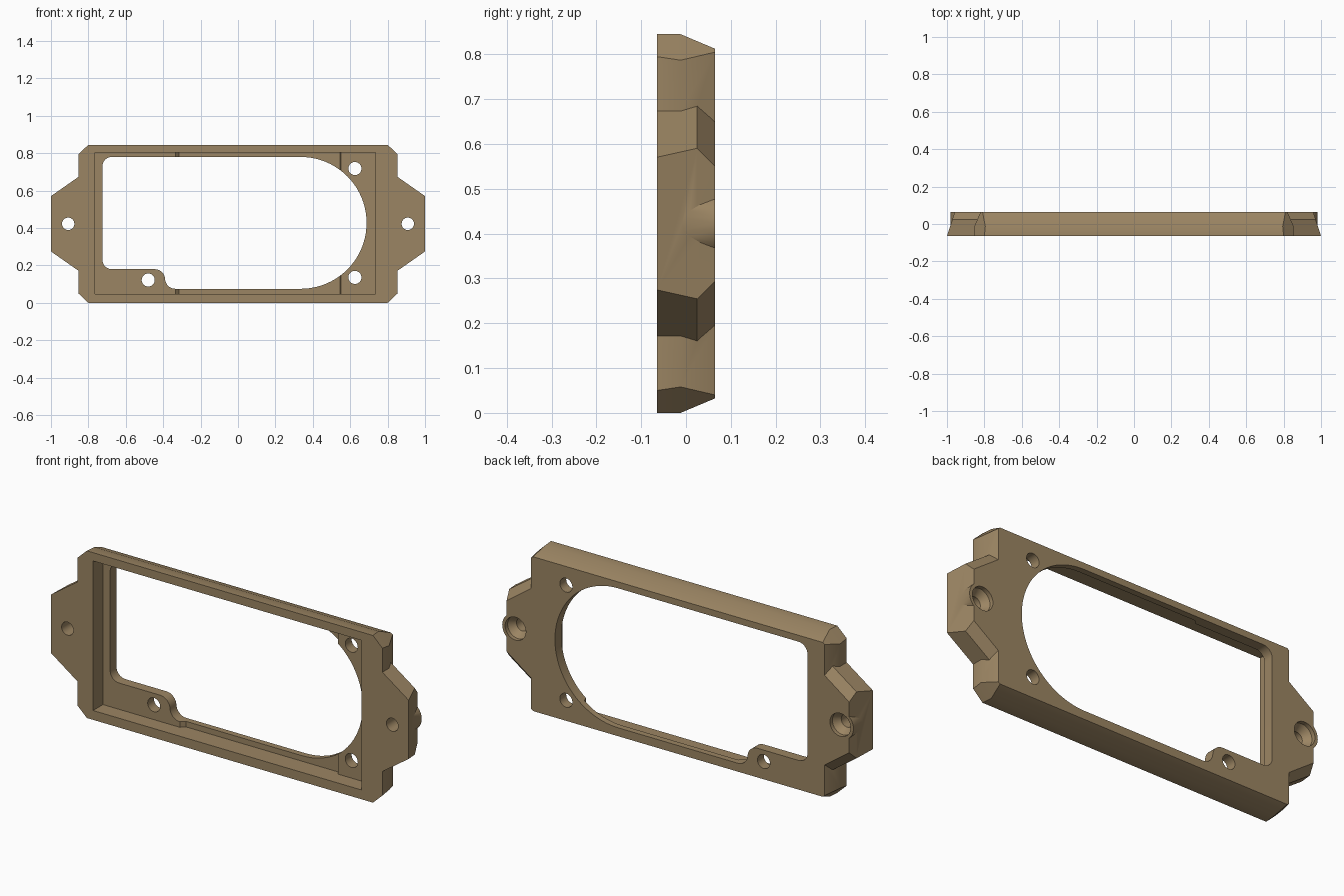
import bpy, bmesh, math

if "Cube" in bpy.data.objects:
    bpy.data.objects.remove(bpy.data.objects["Cube"])

FRONT, BACK, MID_Z = -0.065, 0.065, 0.4225

tan = bpy.data.materials.new("tan_plastic")
tan.diffuse_color = (0.33, 0.235, 0.125, 1)
tan.use_nodes = True
tan.node_tree.nodes["Principled BSDF"].inputs["Base Color"].default_value = tan.diffuse_color


def loft(name, sections):
    """Solid through sections of (y, [(x, z), ...]) with equal point counts."""
    bm = bmesh.new()
    rings = [[bm.verts.new((x, y, z)) for x, z in pts] for y, pts in sections]
    n = len(rings[0])
    for a, b in zip(rings, rings[1:]):
        for i in range(n):
            j = (i + 1) % n
            bm.faces.new((a[i], a[j], b[j], b[i]))
    bm.faces.new(rings[0])
    bm.faces.new(rings[-1][::-1])
    bmesh.ops.recalc_face_normals(bm, faces=bm.faces)
    mesh = bpy.data.meshes.new(name)
    bm.to_mesh(mesh)
    bm.free()
    mesh.materials.append(tan)
    ob = bpy.data.objects.new(name, mesh)
    bpy.context.collection.objects.link(ob)
    return ob


def arc(cx, cz, r, start, end, steps=8):
    return [(cx + r * math.cos(math.radians(start + (end - start) * i / steps)),
             cz + r * math.sin(math.radians(start + (end - start) * i / steps)))
            for i in range(steps + 1)]


def circle(cx, cz, r):
    return arc(cx, cz, r, 0, 360, 32)[:-1]


def rect(x0, x1, z0, z1):
    return [(x0, z0), (x1, z0), (x1, z1), (x0, z1)]


def combine(target, tool, operation):
    mod = target.modifiers.new("combine", 'BOOLEAN')
    mod.operation, mod.solver, mod.object = operation, 'EXACT', tool
    bpy.context.view_layer.objects.active = target
    bpy.ops.object.modifier_apply(modifier=mod.name)
    bpy.data.objects.remove(tool)


def octagon(xs, zs, xl, zl):
    """Cut-corner rectangle: half width/height xl, zl; corner points at xs, zs."""
    q = [(xl, zs), (xs, zl)]
    pts = q + [(-x, z) for x, z in q[::-1]]
    pts += [(-x, -z) for x, z in q] + [(x, -z) for x, z in q[::-1]]
    return [(x, z + MID_Z) for x, z in pts]


# Main frame with a tapered back edge
frame = loft("mounting_frame", [
    (FRONT, octagon(0.80, 0.3725, 0.853, MID_Z)),
    (-0.012, octagon(0.795, 0.3645, 0.853, MID_Z)),
    (BACK, octagon(0.81, 0.3825, 0.82, 0.39))])


# Side ears with round screw bosses
def ear_section(s, x_out, h_out, h_in):
    return [(s * 0.78, MID_Z - h_in), (s * x_out, MID_Z - h_out),
            (s * x_out, MID_Z + h_out), (s * 0.78, MID_Z + h_in)]


for s in (-1, 1):
    ear = loft("ear", [(FRONT, ear_section(s, 1.0, 0.148, 0.302)),
                       (0.025, ear_section(s, 0.971, 0.168, 0.302)),
                       (BACK, ear_section(s, 0.958, 0.128, 0.255))])
    boss = loft("boss", [(y, circle(s * 0.908, MID_Z, 0.074)) for y in (-0.03, BACK)])
    combine(ear, boss, 'UNION')
    combine(frame, ear, 'UNION')

# Shallow front pocket, with a deeper step along its middle
pocket = rect(-0.765, 0.735, 0.047, 0.803)
combine(frame, loft("pocket", [(-0.2, pocket), (0.014, pocket)]), 'DIFFERENCE')
combine(frame, loft("step", [(-0.1, rect(-0.335, 0.55, 0.047, 0.803)),
                             (0.014, rect(-0.335, 0.55, 0.047, 0.803)),
                             (0.034, rect(-0.315, 0.545, 0.047, 0.803))]), 'DIFFERENCE')

# Through window: square left end, notch for a screw tab, round right end
window = (arc(-0.675, 0.23, 0.05, 180, 270)
          + arc(-0.445, 0.125, 0.055, 90, 0)
          + arc(-0.335, 0.13, 0.055, 180, 270)
          + arc(0.335, 0.4275, 0.3525, -90, 90, 40)
          + arc(-0.675, 0.73, 0.05, 90, 180))
combine(frame, loft("window", [(-0.2, window), (0.2, window)]), 'DIFFERENCE')

# Screw holes in the pocket floor
for x, z in ((-0.48, 0.122), (0.625, 0.718), (0.625, 0.136)):
    hole = circle(x, z, 0.035)
    combine(frame, loft("hole", [(-0.2, hole), (0.2, hole)]), 'DIFFERENCE')

# Ear holes, countersunk from the back
for s in (-1, 1):
    sink = [(y, circle(s * 0.908, MID_Z, r)) for y, r in
            ((-0.2, 0.033), (0.01, 0.033), (0.045, 0.058), (0.2, 0.058))]
    combine(frame, loft("countersink", sink), 'DIFFERENCE')

bpy.ops.object.select_all(action='DESELECT')
frame.select_set(True)
bpy.context.view_layer.objects.active = frame
bpy.ops.object.shade_smooth_by_angle(angle=math.radians(30))
